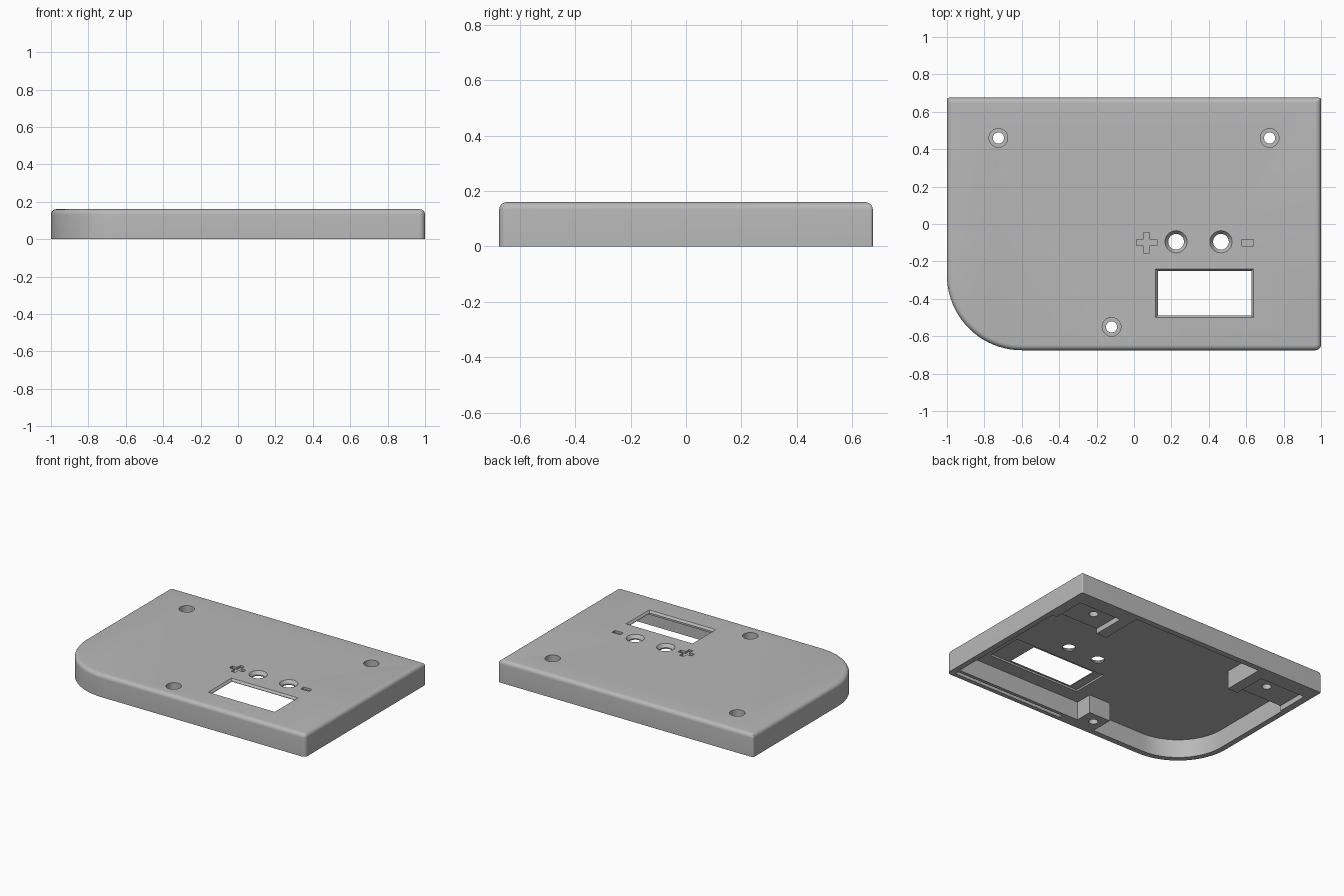
import bpy
import bmesh
from math import pi, sin, cos

cube = bpy.data.objects.get("Cube")
if cube:
    bpy.data.objects.remove(cube, do_unlink=True)

HALF_X, HALF_Y, HEIGHT = 1.0, 0.675, 0.16
WALL, CEILING, FILLET = 0.04, 0.13, 0.028
SCREWS = [(-0.725, 0.46), (0.725, 0.46), (-0.12, -0.55)]
BUTTONS = [(0.225, -0.095), (0.465, -0.095)]

grey = bpy.data.materials.new("plain_grey")
grey.use_nodes = True
colour = (0.48, 0.48, 0.48, 1)
grey.diffuse_color = colour
grey.node_tree.nodes["Principled BSDF"].inputs["Base Color"].default_value = colour


def loft(name, layers):
    """Closed solid through a stack of (outline, height) layers."""
    bm = bmesh.new()
    rings = [[bm.verts.new((x, y, z)) for x, y in pts] for pts, z in layers]
    n = len(rings[0])
    for a, b in zip(rings, rings[1:]):
        for i in range(n):
            j = (i + 1) % n
            bm.faces.new((a[i], a[j], b[j], b[i]))
    bm.faces.new(rings[0][::-1])
    bm.faces.new(rings[-1])
    bmesh.ops.recalc_face_normals(bm, faces=bm.faces)
    mesh = bpy.data.meshes.new(name)
    bm.to_mesh(mesh)
    bm.free()
    mesh.materials.append(grey)
    obj = bpy.data.objects.new(name, mesh)
    bpy.context.collection.objects.link(obj)
    return obj


def outline(inset):
    """Plate outline with one large rounded corner, shrunk by inset."""
    corners = [(1, 1, 0.01), (-1, 1, 0.01), (-1, -1, 0.4), (1, -1, 0.03)]
    pts = []
    for k, (sx, sy, radius) in enumerate(corners):
        r = max(radius - inset, 0.003)
        steps = 20
        for i in range(steps + 1):
            a = (k + i / steps) * pi / 2
            pts.append((sx * (HALF_X - inset - r) + r * cos(a),
                        sy * (HALF_Y - inset - r) + r * sin(a)))
    return pts


def rect(x0, x1, y0, y1):
    return [(x0, y0), (x1, y0), (x1, y1), (x0, y1)]


def circle(centre, r, n=40):
    return [(centre[0] + r * cos(2 * pi * i / n),
             centre[1] + r * sin(2 * pi * i / n)) for i in range(n)]


def cut(target, layers):
    """Subtract a lofted solid from the target."""
    tool = loft("cutter", layers)
    tool.hide_render = True
    mod = target.modifiers.new("cut", "BOOLEAN")
    mod.operation, mod.solver, mod.object = "DIFFERENCE", "EXACT", tool
    bpy.ops.object.select_all(action="DESELECT")
    bpy.context.view_layer.objects.active = target
    target.select_set(True)
    bpy.ops.object.modifier_apply(modifier=mod.name)
    bpy.data.objects.remove(tool, do_unlink=True)


def cut_box(target, box, z0, z1):
    cut(target, [(rect(*box), z0), (rect(*box), z1)])


# Outer cover with a filleted top edge
layers = [(outline(0), 0)]
for i in range(7):
    a = i / 6 * pi / 2
    layers.append((outline(FILLET * (1 - cos(a))), HEIGHT - FILLET * (1 - sin(a))))
cover = loft("housing_cover", layers)

# Hollow: inset outline with the screw posts and thick front wall left standing
hollow = loft("hollow", [(outline(WALL), -0.1), (outline(WALL), CEILING)])
for box in [(-1.1, -0.51, 0.33, 0.8), (0.51, 1.1, 0.33, 0.8),
            (-0.194, -0.026, -0.8, -0.473), (-0.1, 1.1, -0.8, -0.595)]:
    cut_box(hollow, box, -0.2, 0.2)
mod = cover.modifiers.new("hollow", "BOOLEAN")
mod.operation, mod.solver, mod.object = "DIFFERENCE", "EXACT", hollow
bpy.context.view_layer.objects.active = cover
bpy.ops.object.modifier_apply(modifier=mod.name)
bpy.data.objects.remove(hollow, do_unlink=True)

# Shallow pockets under the rear posts, and the slot in the front wall
cut_box(cover, (0.59, 0.925, 0.3, 0.565), -0.1, 0.037)
cut_box(cover, (-0.95, -0.59, 0.3, 0.565), -0.1, 0.037)
cut_box(cover, (0.08, 0.955, -0.645, -0.618), -0.1, 0.03)

# Display window: pocket underneath, opening, bevelled rim
cut_box(cover, (0.066, 0.79, -0.494, -0.225), 0.05, 0.143)
cut_box(cover, (0.128, 0.627, -0.488, -0.252), 0.1, 0.3)
cut(cover, [(rect(0.128, 0.627, -0.488, -0.252), 0.146),
            (rect(0.115, 0.64, -0.501, -0.239), 0.161)])

# Countersunk button holes
for c in BUTTONS:
    cut(cover, [(circle(c, 0.042), 0.1), (circle(c, 0.042), 0.138),
                (circle(c, 0.06), 0.161)])

# Counterbored screw holes
for c in SCREWS:
    cut(cover, [(circle(c, 0.03), -0.1), (circle(c, 0.03), 0.3)])
    cut(cover, [(circle(c, 0.05), 0.07), (circle(c, 0.05), 0.3)])

# Engraved plus and minus marks
px, py, arm, half = 0.068, -0.1, 0.054, 0.016
plus = [(half, -arm), (half, -half), (arm, -half), (arm, half), (half, half), (half, arm)]
plus = [(px + x, py + y) for x, y in plus + [(-x, -y) for x, y in plus]]
cut(cover, [(plus, 0.145), (plus, 0.3)])
cut_box(cover, (0.575, 0.64, -0.118, -0.084), 0.145, 0.3)

# Smooth fillets, crisp edges
bpy.ops.object.select_all(action="DESELECT")
cover.select_set(True)
bpy.context.view_layer.objects.active = cover
bpy.ops.object.shade_smooth_by_angle(angle=pi / 6)
